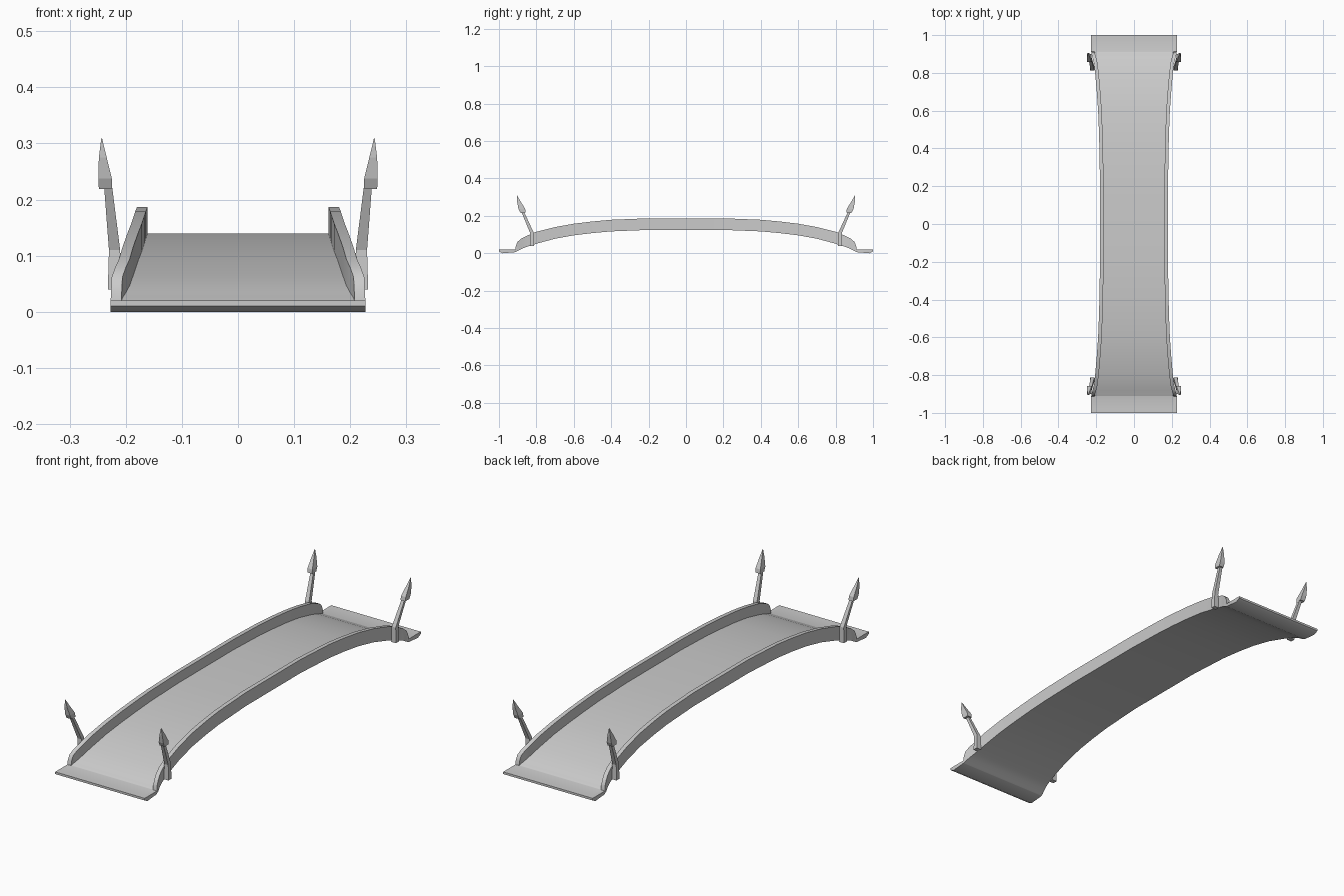
import bpy, bmesh

if "Cube" in bpy.data.objects:
    bpy.data.objects.remove(bpy.data.objects["Cube"])


def loft(name, rings):
    """Skin a list of equal-length closed rings and cap both ends."""
    bm = bmesh.new()
    rows = [[bm.verts.new(p) for p in ring] for ring in rings]
    n = len(rows[0])
    for a, b in zip(rows, rows[1:]):
        for i in range(n):
            j = (i + 1) % n
            bm.faces.new((a[i], a[j], b[j], b[i]))
    bm.faces.new(rows[0])
    bm.faces.new(rows[-1][::-1])
    bmesh.ops.remove_doubles(bm, verts=bm.verts, dist=0.00005)
    bmesh.ops.recalc_face_normals(bm, faces=bm.faces)
    mesh = bpy.data.meshes.new(name)
    bm.to_mesh(mesh)
    bm.free()
    ob = bpy.data.objects.new(name, mesh)
    bpy.context.collection.objects.link(ob)
    return ob


def smooth(ob, angle):
    bpy.ops.object.select_all(action='DESELECT')
    ob.select_set(True)
    bpy.context.view_layer.objects.active = ob
    bpy.ops.object.shade_smooth_by_angle(angle=angle)


# Arched span with side rails: y, underside, deck top, rail top, half width
half = [
    (1.00, .010, .020, .020, .227),
    (.98, .000, .020, .020, .227),
    (.912, .006, .020, .020, .227),
    (.910, .007, .021, .040, .226),
    (.90, .012, .025, .062, .225),
    (.88, .023, .034, .079, .219),
    (.85, .035, .047, .094, .212),
    (.80, .051, .064, .115, .206),
    (.70, .078, .091, .140, .197),
    (.60, .096, .109, .158, .190),
    (.50, .108, .121, .170, .186),
    (.40, .117, .131, .179, .183),
    (.20, .125, .140, .187, .180),
]
stations = [(-y, b, d, r, w) for y, b, d, r, w in half] + half[::-1]


def section(y, b, d, r, w):
    i = w - .019
    return [(-w, y, b), (-w, y, r), (-i, y, r), (-i, y, d),
            (i, y, d), (i, y, r), (w, y, r), (w, y, b)]


span = loft("bridge_span", [section(*s) for s in stations])
smooth(span, 0.6)


# Leaning corner posts with spear-shaped tips
def box_ring(x, y, z, hx, hy):
    return [(x - hx, y - hy, z), (x + hx, y - hy, z),
            (x + hx, y + hy, z), (x - hx, y + hy, z)]


def mirror(ob):
    m = ob.modifiers.new("mirror", 'MIRROR')
    m.use_axis = (True, True, False)


post = loft("corner_post", [box_ring(*r) for r in [
    (.220, -.824, .040, .012, .011),
    (.220, -.824, .110, .010, .010),
    (.232, -.876, .228, .007, .007)]])
mirror(post)

tip = loft("post_tip", [box_ring(*r) for r in [
    (.236, -.872, .219, .012, .015),
    (.237, -.878, .238, .012, .018),
    (.241, -.893, .275, .007, .010),
    (.243, -.904, .310, .0005, .0005)]])
mirror(tip)
